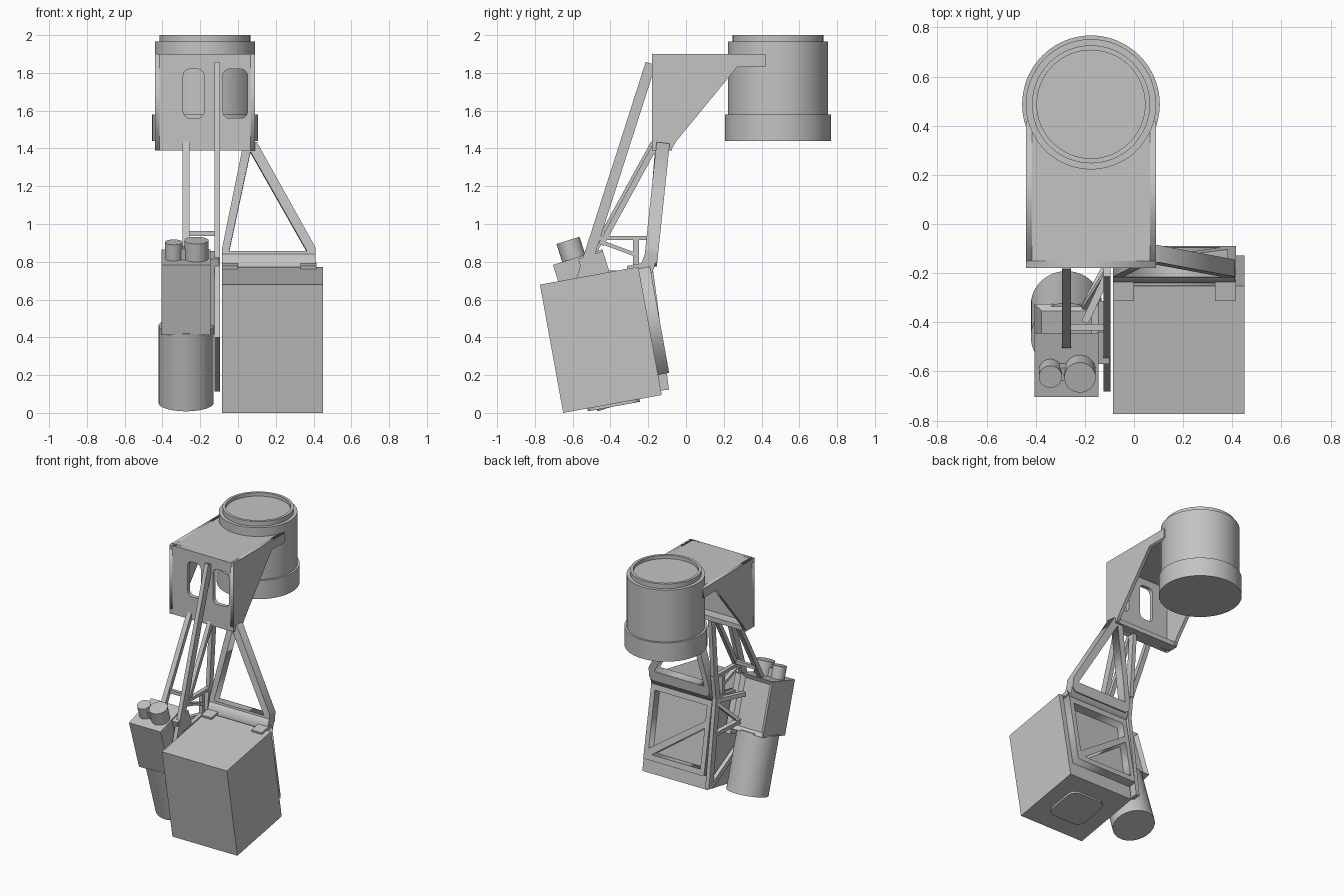
import bpy, bmesh, math
from mathutils import Matrix, Vector

if "Cube" in bpy.data.objects:
    bpy.data.objects.remove(bpy.data.objects["Cube"])

grey = bpy.data.materials.new("plain grey")
grey.diffuse_color = (0.55, 0.55, 0.55, 1)
grey.use_nodes = True
grey.node_tree.nodes["Principled BSDF"].inputs["Base Color"].default_value = grey.diffuse_color

I = Matrix.Identity(4)
FRONT = Matrix.Rotation(math.pi / 2, 4, 'X')                 # profile (x, z)
SIDE = Matrix(((0, 0, 1, 0), (1, 0, 0, 0), (0, 1, 0, 0), (0, 0, 0, 1)))  # profile (y, z)


def add(name, mesh, mat=I, smooth=False):
    ob = bpy.data.objects.new(name, mesh)
    bpy.context.collection.objects.link(ob)
    ob.matrix_world = mat
    mesh.materials.clear()
    mesh.materials.append(grey)
    if smooth:
        bpy.ops.object.select_all(action='DESELECT')
        ob.select_set(True)
        bpy.context.view_layer.objects.active = ob
        bpy.ops.object.shade_smooth_by_angle(angle=math.radians(35))
    return ob


def from_bm(name, bm, mat=I, smooth=False):
    bmesh.ops.recalc_face_normals(bm, faces=bm.faces)
    me = bpy.data.meshes.new(name)
    bm.to_mesh(me)
    bm.free()
    return add(name, me, mat, smooth)


def box(name, lo, hi, mat=I):
    bm = bmesh.new()
    bmesh.ops.create_cube(bm, size=1)
    for v in bm.verts:
        v.co = Vector([(a + b) / 2 + c * (b - a) for a, b, c in zip(lo, hi, v.co)])
    return from_bm(name, bm, mat)


def beam(name, a, b, w=0.03, d=0.03):
    a, b = Vector(a), Vector(b)
    z = (b - a).normalized()
    ref = Vector((0, 1, 0)) if abs(z.x) > 0.9 else Vector((1, 0, 0))
    x = (ref - z * ref.dot(z)).normalized()
    m = Matrix((x, z.cross(x), z)).transposed().to_4x4()
    m.translation = (a + b) / 2
    h = (b - a).length / 2
    return box(name, (-w / 2, -d / 2, -h), (w / 2, d / 2, h), m)


def plate(name, loops, depth, mat):
    """Flat sheet; the first loop is the outline, the others are holes."""
    cu = bpy.data.curves.new(name, 'CURVE')
    cu.dimensions, cu.fill_mode, cu.extrude = '2D', 'BOTH', depth / 2
    for pts in loops:
        s = cu.splines.new('POLY')
        s.points.add(len(pts) - 1)
        for p, (u, v) in zip(s.points, pts):
            p.co = (u, v, 0, 1)
        s.use_cyclic_u = True
    tmp = bpy.data.objects.new(name + "_outline", cu)
    bpy.context.collection.objects.link(tmp)
    dg = bpy.context.evaluated_depsgraph_get()
    me = bpy.data.meshes.new_from_object(tmp.evaluated_get(dg))
    bpy.data.objects.remove(tmp)
    bm = bmesh.new()
    bm.from_mesh(me)
    bmesh.ops.remove_doubles(bm, verts=bm.verts, dist=1e-5)
    return from_bm(name, bm, mat)


def rounded(x0, x1, y0, y1, r, n=6):
    pts = []
    for k, (cx, cy) in enumerate(((x1 - r, y1 - r), (x0 + r, y1 - r), (x0 + r, y0 + r), (x1 - r, y0 + r))):
        for i in range(n + 1):
            a = math.pi / 2 * (k + i / n)
            pts.append((cx + r * math.cos(a), cy + r * math.sin(a)))
    return pts


def lathe(name, prof, mat, steps=64):
    bm = bmesh.new()
    vs = [bm.verts.new((r, 0, z)) for r, z in prof]
    es = [bm.edges.new(p) for p in zip(vs, vs[1:])]
    bmesh.ops.spin(bm, geom=vs + es, cent=(0, 0, 0), axis=(0, 0, 1), angle=2 * math.pi, steps=steps)
    bmesh.ops.remove_doubles(bm, verts=bm.verts, dist=1e-5)
    return from_bm(name, bm, mat, True)


def at(x, y, z):
    return Matrix.Translation((x, y, z))


# --- upper drum
lathe("upper_drum", [(0, 1.44), (.28, 1.44), (.28, 1.58), (.265, 1.58), (.265, 1.965), (.24, 1.965),
                     (.24, 2.0), (.22, 2.0), (.22, 1.975), (0, 1.975)], at(-.175, .487, 0), 80)

# --- open housing that carries the drum
plate("housing_front", [[(-.44, 1.39), (.09, 1.39), (.09, 1.9), (-.44, 1.9)],
                        rounded(-.29, -.18, 1.56, 1.82, .035), rounded(-.08, .05, 1.56, 1.82, .035)],
      .03, at(0, -.165, 0) @ FRONT)
for side, x in (("left", -.4275), ("right", .0775)):
    plate("housing_side_" + side, [[(-.18, 1.39), (-.08, 1.39), (-.05, 1.44), (.27, 1.83), (.42, 1.83),
                                    (.42, 1.9), (-.18, 1.9)]], .025, at(x, 0, 0) @ SIDE)
box("housing_top", (-.44, -.18, 1.87), (.09, .42, 1.9))
box("housing_bottom_lip", (-.44, -.18, 1.39), (.09, -.075, 1.425))

# --- main box, leaning forward
MAIN = at(0, -.65, 0) @ Matrix.Rotation(math.radians(10.3), 4, 'X')
box("main_box", (-.085, 0, 0), (.45, .53, .69), MAIN)
plate("main_box_bottom_panel", [rounded(.04, .33, .13, .41, .06)], .03, MAIN)
plate("rear_frame", [[(-.085, .108), (.415, .108), (.415, .68), (-.085, .68)],
                     [(-.05, .6), (.38, .6), (.38, .19), (-.05, .49)],
                     [(-.05, .44), (.35, .15), (-.05, .15)]], .06, MAIN @ at(0, .56, 0) @ FRONT)
for side, x in (("left", -.085), ("right", .33)):
    box("top_clip_" + side, (x, .47, .67), (x + .085, .58, .705), MAIN)

# --- triangular frame between housing and main box
tilt = at(0, -.122, 1.42) @ Matrix.Rotation(math.radians(-6), 4, 'X') @ at(0, 0, -1.42)
plate("triangle_frame", [[(.03, 1.43), (.1, 1.43), (.41, .87), (.41, .80), (.385, .775), (-.06, .775),
                          (-.085, .80), (-.085, .86)],
                         [(.066, 1.38), (.365, .85), (-.047, .85)]], .07, tilt @ FRONT)
plate("frame_foot", [[(-.215, .85), (-.15, .85), (-.16, .80), (-.178, .74), (-.24, .74), (-.24, .78)]],
      .495, at(.1625, 0, 0) @ SIDE)

# --- struts in the middle plane
X = -.11
beam("long_strut", (X, -.187, 1.85), (X, -.655, .39), .03, .055)
for name, a, b, d in (
        ("upright_strut", (-.14, 1.42), (-.18, .90), .045),
        ("upright_foot", (-.18, .93), (-.205, .72), .05),
        ("short_diagonal", (-.16, 1.42), (-.45, .89), .03),
        ("bracket_bar", (-.48, .925), (-.15, .925), .022),
        ("bracket_diagonal", (-.45, .905), (-.26, .835), .02),
        ("bracket_post", (-.265, .93), (-.265, .77), .03),
        ("middle_bar", (-.55, .70), (-.2, .76), .04),
        ("rear_rail", (-.2, .76), (-.115, .12), .05),
        ("lower_brace", (-.65, .41), (-.13, .13), .04)):
    beam(name, (X, *a), (X, *b), .03, d)

# --- struts to the left unit
beam("left_strut", (-.275, -.17, 1.43), (-.275, -.49, .85), .036, .032)
beam("cross_bar", (-.285, -.42, .95), (-.1, -.42, .95), .025, .025)
beam("upper_arm", (X, -.21, .74), (-.2, -.40, .74), .03, .03)
beam("lower_arm", (X, -.17, .50), (-.2, -.34, .56), .03, .03)
beam("arm_diagonal", (X, -.20, .72), (-.2, -.34, .56), .025, .025)

# --- left unit: canister, case and two caps, leaning further forward
LEFT = at(-.275, -.33, .052) @ Matrix.Rotation(math.radians(17.5), 4, 'X')
lathe("canister", [(0, 0), (.145, 0), (.145, .43), (0, .43)], LEFT)
bm = bmesh.new()
bmesh.ops.create_cube(bm, size=1)
for v in bm.verts:
    v.co = Vector((v.co.x * .26, v.co.y * .274, .615 + v.co.z * .39))
bm.normal_update()
back = [f for f in bm.faces if f.normal.y > .9]
bmesh.ops.inset_region(bm, faces=back, thickness=.04, depth=-.02)
from_bm("left_case", bm, LEFT)
box("case_mount", (.13, .0, .38), (.175, .137, .80), LEFT)
for name, x, r, h in (("small_cap", -.065, .047, .90), ("large_cap", .055, .064, .91)):
    lathe(name, [(0, .8), (r, .8), (r, h), (0, h)], LEFT @ at(x, -.022, 0), 32)
box("cap_bridge", (-.06, -.05, .8), (.05, .006, .87), LEFT)
